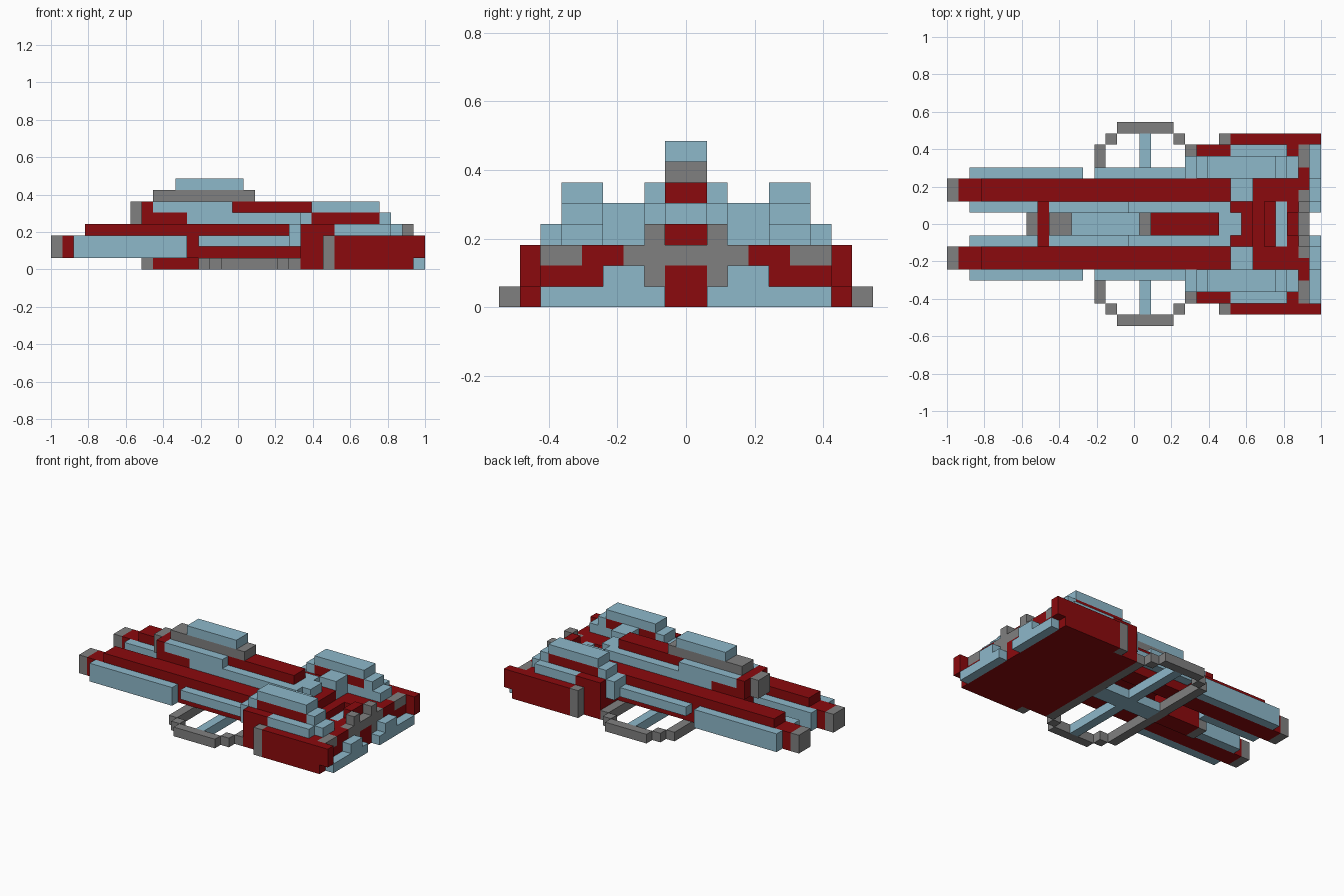
import bpy, bmesh

if "Cube" in bpy.data.objects:
    bpy.data.objects.remove(bpy.data.objects["Cube"])

U = 2 / 33  # one block; x counted from the nose, y from the centre line, z from the ground


def material(name, rgb):
    m = bpy.data.materials.new(name)
    m.diffuse_color = (*rgb, 1)
    m.use_nodes = True
    m.node_tree.nodes["Principled BSDF"].inputs["Base Color"].default_value = m.diffuse_color
    return m


RED = material("dark red", (0.26, 0.003, 0.004))
BLUE = material("pale blue", (0.27, 0.48, 0.59))
GREY = material("mid grey", (0.216, 0.216, 0.216))


def block(name, mat, x, y, z):
    """Box from block ranges; y is (inner, outer) and mirrored, or one half width across the centre."""
    spans = [(-y, y)] if not isinstance(y, tuple) else [y, (-y[1], -y[0])]
    bm = bmesh.new()
    for s in spans:
        vs = bmesh.ops.create_cube(bm, size=1)["verts"]
        for v in vs:
            v.co = ((x[0] if v.co.x < 0 else x[1]) * U - 1,
                    (s[0] if v.co.y < 0 else s[1]) * U,
                    (z[0] if v.co.z < 0 else z[1]) * U)
    me = bpy.data.meshes.new(name)
    bm.to_mesh(me)
    bm.free()
    me.materials.append(mat)
    ob = bpy.data.objects.new(name, me)
    bpy.context.collection.objects.link(ob)


# Twin front prongs with armour plates
block("prong_tip", GREY, (0, 1), (2, 4), (1, 3))
block("prong_nose", RED, (1, 3), (2, 4), (1, 3))
block("prong_beam", RED, (3, 22), (2, 4), (1, 4))
block("prong_rear_top", RED, (22, 25), (2, 4), (3, 4))
block("prong_outer_plate", BLUE, (2, 12), (4, 5), (1, 3))
block("prong_inner_plate", BLUE, (2, 9), (1, 2), (1, 3))
block("side_rail", BLUE, (13, 21), (4, 5), (2, 3))

# Central spine and bridge
block("spine_nose", GREY, (7, 8), 1, (4, 6))
block("spine_front_base", RED, (8, 12), 2, (4, 5))
block("spine_front_cap", RED, (8, 9), 2, (5, 6))
block("spine_keel", RED, (9, 22), 2, (3, 4))
block("spine_mid", BLUE, (12, 25), 2, (4, 5))
block("spine_upper", BLUE, (9, 16), 2, (5, 6))
block("spine_ridge", RED, (16, 24), 1, (5, 6))
block("bridge_base", GREY, (9, 18), 1, (6, 7))
block("bridge_top", BLUE, (11, 17), 1, (7, 8))
block("belly_nose", GREY, (8, 9), 1, (0, 1))
block("belly_keel", RED, (9, 13), 1, (0, 3))

# Flat ring under the hull
block("ring_front", GREY, (13, 14), 7, (0, 1))
block("ring_front_corner", GREY, (14, 15), (7, 8), (0, 1))
block("ring_side", GREY, (15, 20), (8, 9), (0, 1))
block("ring_rear_corner", GREY, (20, 21), (7, 8), (0, 1))
block("ring_rear", GREY, (21, 22), 7, (0, 1))
block("ring_cross_spoke", BLUE, (17, 18), 8, (0, 1))
block("ring_long_spoke_front", BLUE, (14, 17), 1, (0, 1))
block("ring_long_spoke_rear", BLUE, (18, 21), 1, (0, 1))

# Rear hull
block("hull_base", RED, (22, 31), 7, (0, 2))
block("hull_deck_front", RED, (22, 28), 7, (2, 3))
block("hull_deck_side", RED, (28, 31), (2, 7), (2, 3))
block("deck_vent", BLUE, (29, 30), 2, (2, 3))
block("deck_rear", RED, (30, 31), 2, (2, 3))
block("deck_stub", RED, (30, 31), 1, (3, 4))
block("hull_side_post", GREY, (24, 25), (7, 8), (0, 3))
block("hull_side_plate", RED, (25, 32), (7, 8), (0, 3))
block("hull_side_tail", RED, (32, 33), (7, 8), (1, 3))
block("collar", RED, (22, 27), 2, (3, 4))
block("collar_cap", BLUE, (25, 26), 1, (4, 5))
block("collar_shoulder", BLUE, (25, 27), (2, 4), (3, 5))

# Stepped upper pods
block("pod_front_pillar", BLUE, (21, 22), (4, 6), (2, 4))
block("pod_base", BLUE, (22, 31), (4, 6), (3, 4))
block("pod_edge_front", RED, (22, 25), (6, 7), (3, 4))
block("pod_edge_rear", BLUE, (25, 30), (6, 7), (3, 4))
block("pod_mid_front", BLUE, (22, 23), (4, 6), (4, 5))
block("pod_mid", RED, (23, 29), (4, 6), (4, 5))
block("pod_mid_rear", BLUE, (29, 30), (4, 6), (4, 5))
block("pod_top", BLUE, (23, 29), (4, 6), (5, 6))

# Stern engines
block("stern_floor", RED, (31, 32), 7, (0, 1))
block("stern_core", RED, (31, 32), 1, (1, 2))
block("stern_bracket", GREY, (31, 32), (1, 2), (1, 2))
block("stern_inner_plate", BLUE, (31, 32), (2, 4), (1, 2))
block("stern_outer_plate", RED, (31, 32), (4, 7), (1, 2))
block("stern_bar", GREY, (31, 32), 3, (2, 3))
block("stern_bar_mid", RED, (31, 32), (3, 5), (2, 3))
block("stern_bar_end", GREY, (31, 32), (5, 7), (2, 3))
block("stern_fin", GREY, (31, 32), (1, 2), (3, 4))
block("stern_skirt", BLUE, (32, 33), (1, 7), (0, 1))
block("stern_step", BLUE, (32, 33), (2, 4), (1, 2))
